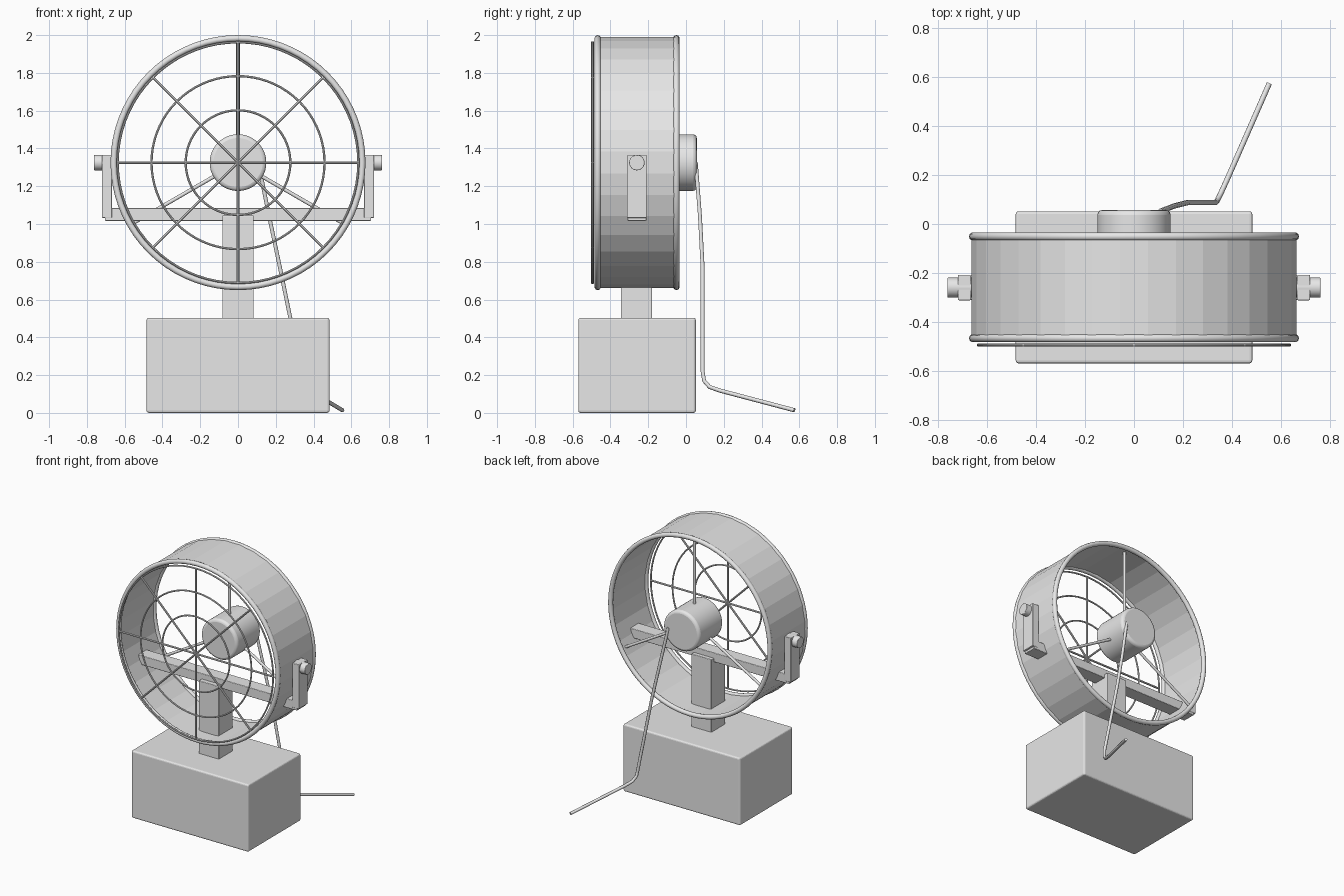
import bpy, bmesh, math
from mathutils import Vector, Matrix

cube = bpy.data.objects.get("Cube")
if cube:
    bpy.data.objects.remove(cube, do_unlink=True)


def material(name, value):
    mat = bpy.data.materials.new(name)
    mat.use_nodes = True
    colour = (value, value, value, 1)
    mat.diffuse_color = colour
    mat.node_tree.nodes["Principled BSDF"].inputs["Base Color"].default_value = colour
    return mat


GREY = material("light grey", 0.8)
HUB_Z = 1.325
MID_Y = -0.26


def finish(name, bm, smooth=True, bevel=0):
    mesh = bpy.data.meshes.new(name)
    bmesh.ops.recalc_face_normals(bm, faces=bm.faces)
    bm.to_mesh(mesh)
    bm.free()
    obj = bpy.data.objects.new(name, mesh)
    bpy.context.collection.objects.link(obj)
    mesh.materials.append(GREY)
    if bevel:
        mod = obj.modifiers.new("bevel", 'BEVEL')
        mod.width = bevel
        mod.segments = 3
        mod.limit_method = 'ANGLE'
        mod.angle_limit = math.radians(40)
    if smooth:
        bpy.ops.object.select_all(action='DESELECT')
        obj.select_set(True)
        bpy.context.view_layer.objects.active = obj
        bpy.ops.object.shade_smooth_by_angle(angle=math.radians(40))
    return obj


def box(name, low, high, bevel):
    low, high = Vector(low), Vector(high)
    bm = bmesh.new()
    matrix = Matrix.Translation((low + high) / 2) @ Matrix.Diagonal((*(high - low), 1))
    bmesh.ops.create_cube(bm, size=1, matrix=matrix)
    return finish(name, bm, False, bevel)


def rod(name, start, end, radius, sides=12, bevel=0):
    start, end = Vector(start), Vector(end)
    axis = end - start
    bm = bmesh.new()
    matrix = Matrix.Translation((start + end) / 2) @ axis.to_track_quat('Z', 'Y').to_matrix().to_4x4()
    bmesh.ops.create_cone(bm, cap_ends=True, segments=sides, radius1=radius,
                          radius2=radius, depth=axis.length, matrix=matrix)
    return finish(name, bm, True, bevel)


def lathe(name, profile, steps, smooth, offset=0):
    """Spin a closed (radius, y) outline around the fan axis."""
    bm = bmesh.new()
    rings = []
    for i in range(steps):
        a = math.tau * (i + offset) / steps
        rings.append([bm.verts.new((r * math.cos(a), y, HUB_Z + r * math.sin(a)))
                      for r, y in profile])
    n = len(profile)
    for i in range(steps):
        here, after = rings[i], rings[(i + 1) % steps]
        for j in range(n):
            k = (j + 1) % n
            bm.faces.new((here[j], here[k], after[k], after[j]))
    return finish(name, bm, smooth)


def hoop(name, radius, y, thickness, sides=10):
    profile = [(radius + thickness * math.cos(math.tau * i / sides),
                y + thickness * math.sin(math.tau * i / sides)) for i in range(sides)]
    return lathe(name, profile, 72, True)


def radial(angle, radius, y):
    a = math.radians(angle)
    return (radius * math.cos(a), y, HUB_Z + radius * math.sin(a))


# Base, post and yoke
box("base_box", (-0.484, -0.57, 0), (0.484, 0.052, 0.503), 0.012)
box("post", (-0.083, -0.345, 0.49), (0.083, -0.18, 1.045), 0.004)
box("yoke_crossbar", (-0.705, -0.31, 1.017), (0.705, -0.21, 1.085), 0.004)
for side, s in (("left", 1), ("right", -1)):
    inner, outer = sorted((s * 0.667, s * 0.72))
    box(side + "_yoke_arm", (inner, -0.312, 1.033), (outer, -0.208, 1.365), 0.004)
    rod(side + "_tilt_knob", (s * 0.66, MID_Y, HUB_Z), (s * 0.763, MID_Y, HUB_Z), 0.041, 24, 0.004)

# Drum housing with rolled rims
lathe("drum", [(0.667, -0.468), (0.667, -0.05), (0.655, -0.05), (0.655, -0.468)], 36, False, 0.5)
hoop("front_rim", 0.658, -0.467, 0.017)
hoop("back_rim", 0.658, -0.051, 0.017)

# Front grille
for number, radius in enumerate((0.277, 0.458, 0.637), 1):
    hoop("grille_ring_%d" % number, radius, -0.495, 0.006, 8)
for i in range(4):
    rod("grille_spoke_%d" % (i + 1), radial(45 * i, 0.64, -0.495),
        radial(45 * i + 180, 0.64, -0.495), 0.007, 8)

# Motor and its support struts
rod("motor", (0, -0.225, HUB_Z), (0, 0.057, HUB_Z), 0.15, 48, 0.02)
for i, angle in enumerate((90, 210, 330), 1):
    rod("motor_strut_%d" % i, radial(angle, 0.1, -0.1), radial(angle, 0.66, -0.1), 0.01)

# Power cable
points = [(0.108, 0.052, 1.325), (0.165, 0.074, 1.04), (0.222, 0.088, 0.77),
          (0.335, 0.088, 0.22), (0.341, 0.096, 0.17), (0.355, 0.125, 0.137),
          (0.38, 0.18, 0.118), (0.553, 0.574, 0.014)]
curve = bpy.data.curves.new("power_cable", 'CURVE')
curve.dimensions = '3D'
curve.bevel_depth = 0.011
curve.bevel_resolution = 2
curve.use_fill_caps = True
spline = curve.splines.new('POLY')
spline.points.add(len(points) - 1)
for point, co in zip(spline.points, points):
    point.co = (*co, 1)
curve.materials.append(GREY)
bpy.context.collection.objects.link(bpy.data.objects.new("power_cable", curve))
